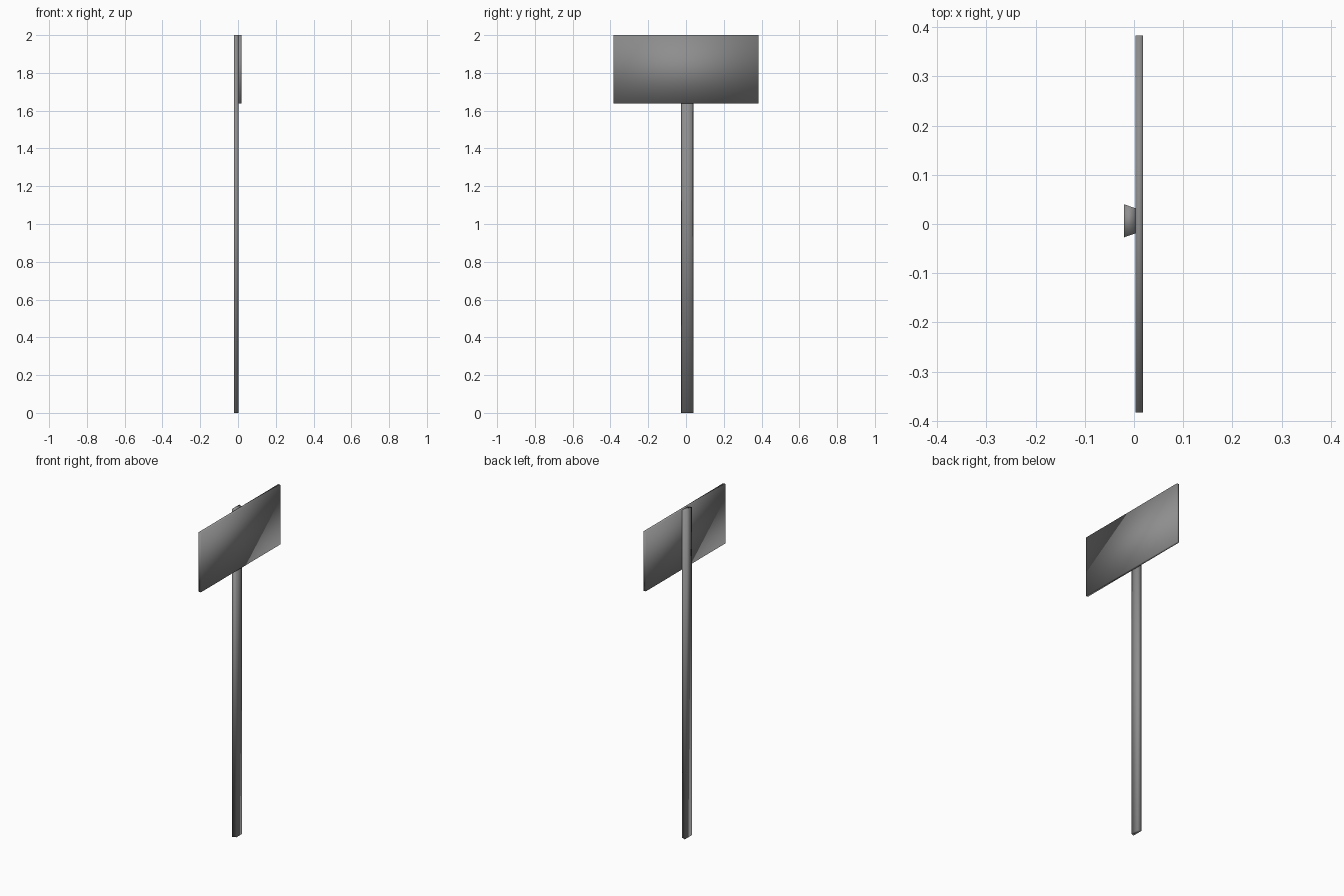
import bpy
import bmesh

if "Cube" in bpy.data.objects:
    bpy.data.objects.remove(bpy.data.objects["Cube"], do_unlink=True)

# Single grey finish
GREY = (0.27, 0.27, 0.27, 1.0)
grey = bpy.data.materials.new("grey_metal")
grey.use_nodes = True
grey.diffuse_color = GREY
grey.node_tree.nodes["Principled BSDF"].inputs["Base Color"].default_value = GREY


def prism(name, outline, bottom, top):
    """Extrude a flat xy outline from bottom to top."""
    bm = bmesh.new()
    base = bm.faces.new([bm.verts.new((x, y, bottom)) for x, y in outline])
    extruded = bmesh.ops.extrude_face_region(bm, geom=[base])["geom"]
    for v in extruded:
        if isinstance(v, bmesh.types.BMVert):
            v.co.z = top
    bmesh.ops.recalc_face_normals(bm, faces=bm.faces)
    mesh = bpy.data.meshes.new(name)
    bm.to_mesh(mesh)
    bm.free()
    mesh.materials.append(grey)
    mesh.shade_smooth()
    obj = bpy.data.objects.new(name, mesh)
    bpy.context.collection.objects.link(obj)
    return obj


# Tapered post behind the board, wider at its rear face
prism("post", [(-0.02, -0.027), (0.003, -0.019), (0.003, 0.032), (-0.02, 0.04)], 0, 2)

# Rectangular sign board
prism("sign_board", [(0.003, -0.383), (0.018, -0.383), (0.018, 0.383), (0.003, 0.383)], 1.637, 2)
